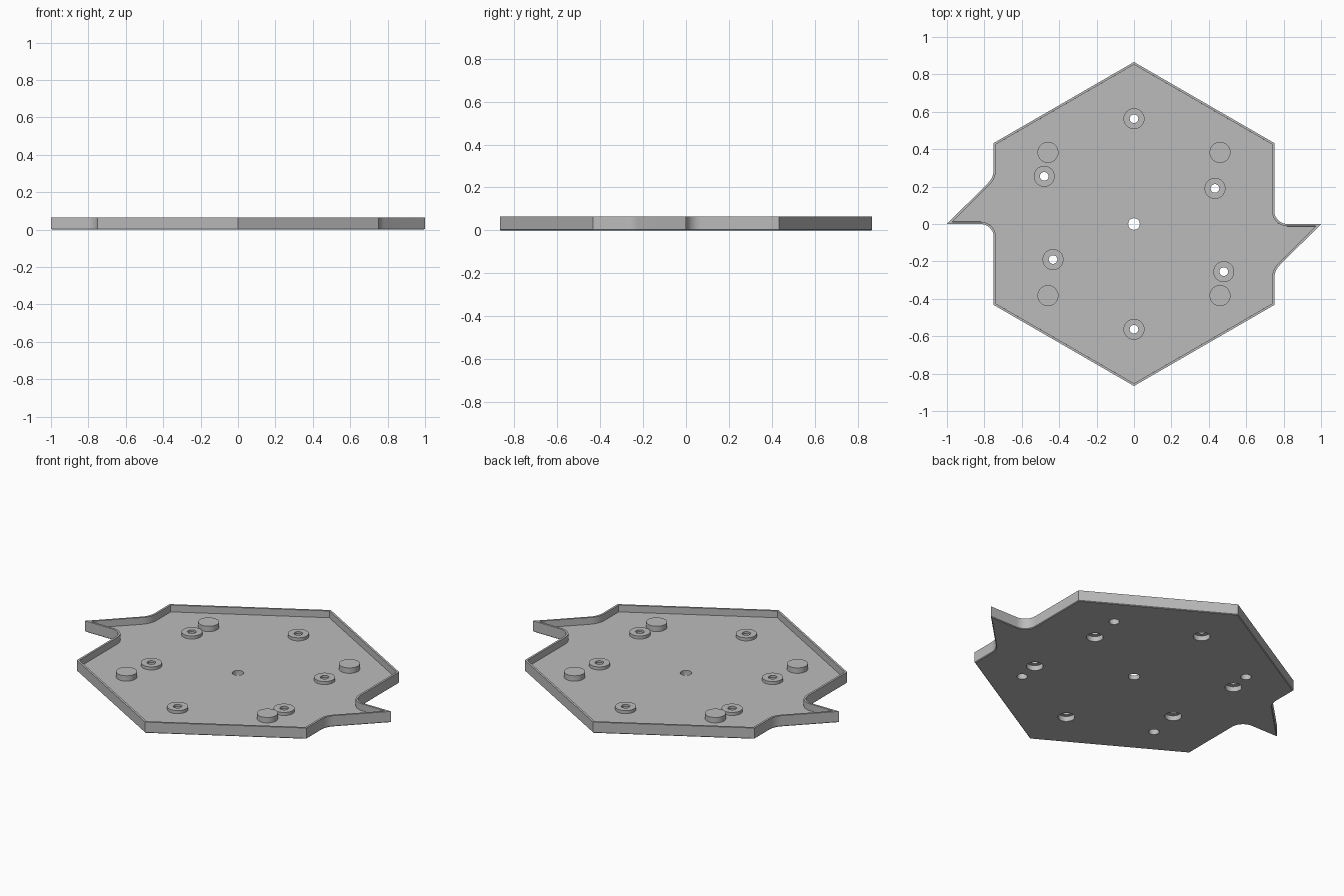
import bpy, bmesh, math
from mathutils import Vector

cube = bpy.data.objects.get("Cube")
if cube:
    bpy.data.objects.remove(cube, do_unlink=True)

HEIGHT, FLOOR, RIM, CHAMFER = 0.065, 0.025, 0.012, 0.004

grey = bpy.data.materials.new("plain grey")
grey.use_nodes = True
grey.diffuse_color = (0.5, 0.5, 0.5, 1)
grey.node_tree.nodes["Principled BSDF"].inputs["Base Color"].default_value = (0.5, 0.5, 0.5, 1)


def make_object(name, bm):
    bmesh.ops.recalc_face_normals(bm, faces=bm.faces)
    mesh = bpy.data.meshes.new(name)
    bm.to_mesh(mesh)
    bm.free()
    mesh.materials.append(grey)
    obj = bpy.data.objects.new(name, mesh)
    bpy.context.collection.objects.link(obj)
    return obj


def smooth(obj):
    bpy.ops.object.select_all(action='DESELECT')
    obj.select_set(True)
    bpy.context.view_layer.objects.active = obj
    bpy.ops.object.shade_smooth_by_angle(angle=math.radians(30))


def arc(cx, cy, r, start, end, steps):
    angles = [math.radians(start + (end - start) * i / steps) for i in range(steps + 1)]
    return [(cx + r * math.cos(a), cy + r * math.sin(a)) for a in angles]


# Outline: hexagon with a filleted hook on each side, repeated by a half turn
half = [(0, 0.866), (0.75, 0.433)]
half += arc(0.82, 0.07, 0.07, 180, 270, 10)
half += [(1, 0)]
half += arc(0.85, -0.291, 0.1, 135, 180, 6)
half += [(0.75, -0.433)]
outline = half + [(-x, -y) for x, y in half]

# Tray: chamfered base, outer wall, thin rim and recessed floor
bm = bmesh.new()
base = bm.faces.new([bm.verts.new((x, y, CHAMFER)) for x, y in outline])
ext = bmesh.ops.extrude_face_region(bm, geom=[base], use_keep_orig=True)
top = next(g for g in ext["geom"] if isinstance(g, bmesh.types.BMFace))
bmesh.ops.translate(bm, verts=top.verts, vec=(0, 0, HEIGHT - CHAMFER))
bmesh.ops.recalc_face_normals(bm, faces=bm.faces)
for face, width, z in ((base, CHAMFER, 0), (top, RIM, FLOOR)):
    bmesh.ops.inset_region(bm, faces=[face], thickness=width, use_even_offset=True)
    if face is top:
        # Drop a copy of the inset boundary so the inner wall stays vertical
        bmesh.ops.inset_region(bm, faces=[face], thickness=0.0001, use_even_offset=True)
    for v in face.verts:
        v.co.z = z
tray = make_object("tray", bm)

# Positions of the bosses
rings = [(0, 0.563), (-0.48, 0.255), (0.433, 0.19)]
rings += [(-x, -y) for x, y in rings]
pegs = [(x, y) for x in (-0.46, 0.46) for y in (-0.383, 0.383)]

# Cutter for every opening in the floor
bm = bmesh.new()
holes = [(p, 0.045) for p in rings] + [(p, 0.028) for p in pegs] + [((0, 0), 0.031)]
for (x, y), r in holes:
    new = bmesh.ops.create_cone(bm, cap_ends=True, segments=32, radius1=r, radius2=r, depth=0.2)
    bmesh.ops.translate(bm, verts=new["verts"], vec=(x, y, 0))
cutter = make_object("hole_cutter", bm)
cutter.hide_render = True
cutter.hide_viewport = True
cut = tray.modifiers.new("floor holes", 'BOOLEAN')
cut.operation = 'DIFFERENCE'
cut.solver = 'EXACT'
cut.object = cutter
smooth(tray)


def boss(name, profile, place):
    """Turn a closed radius/height profile around the vertical axis."""
    bm = bmesh.new()
    verts = [bm.verts.new((r, 0, z)) for r, z in profile]
    edges = [bm.edges.new((a, b)) for a, b in zip(verts, verts[1:])]
    if profile[0][0] > 0:
        edges.append(bm.edges.new((verts[-1], verts[0])))
    bmesh.ops.spin(bm, geom=verts + edges, cent=(0, 0, 0), axis=(0, 0, 1),
                   angle=math.tau, steps=32, use_duplicate=False)
    bmesh.ops.remove_doubles(bm, verts=bm.verts, dist=0.0001)
    bmesh.ops.translate(bm, verts=bm.verts, vec=(*place, 0))
    smooth(make_object(name, bm))


# Screw bosses with a counterbore open to the underside
for i, p in enumerate(rings):
    boss(f"screw_boss_{i + 1}", [(0.056, FLOOR), (0.056, 0.043), (0.023, 0.043),
                                 (0.023, 0.03), (0.045, 0.03), (0.045, FLOOR)], p)

# Solid pegs with a blind hole from below
for i, p in enumerate(pegs):
    boss(f"peg_{i + 1}", [(0, 0.057), (0.056, 0.057), (0.056, FLOOR),
                          (0.028, FLOOR), (0.028, 0.045), (0, 0.045)], p)
